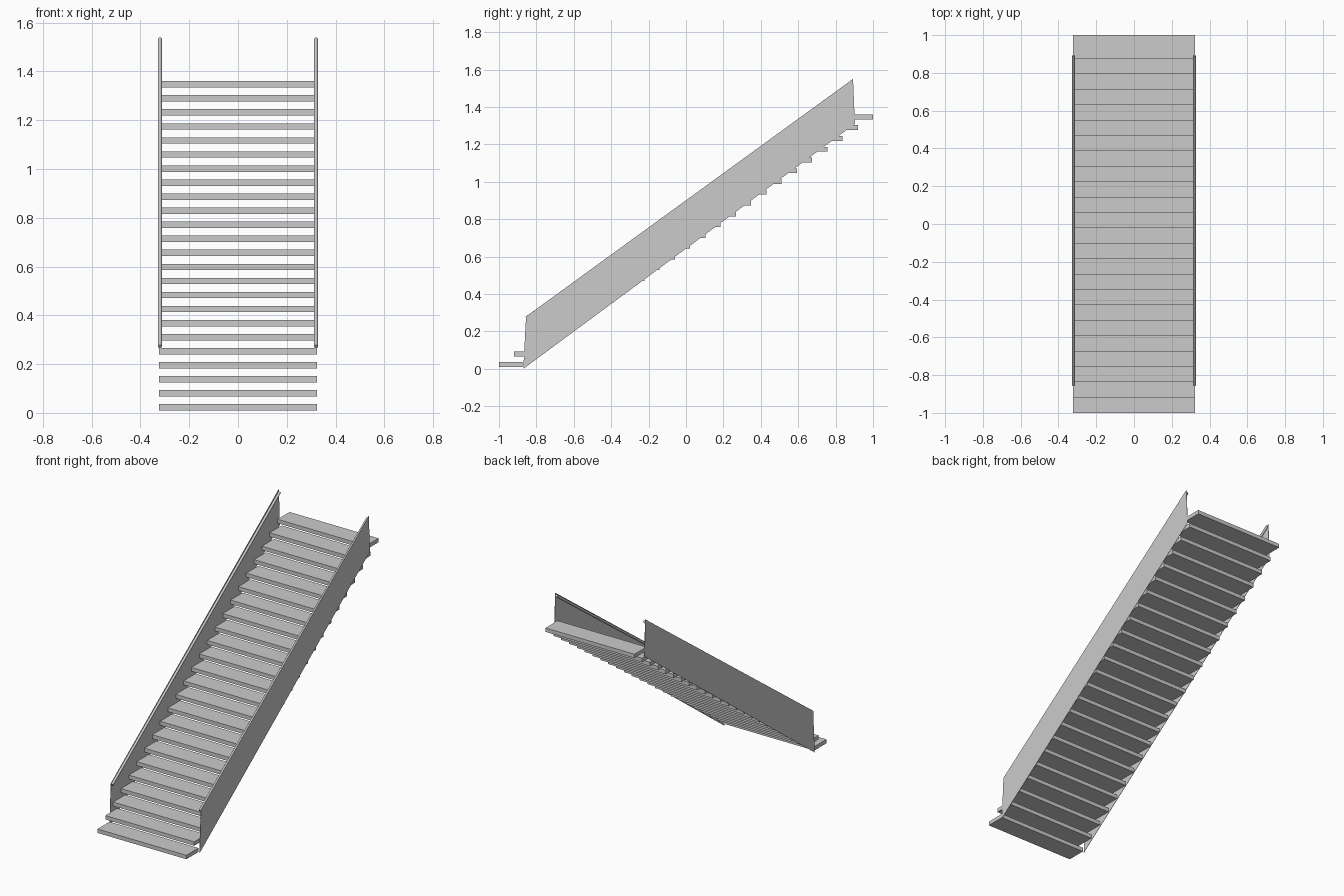
import bpy, bmesh
from math import pi
from mathutils import Vector

if "Cube" in bpy.data.objects:
    bpy.data.objects.remove(bpy.data.objects["Cube"])

N = 24                       # treads
RUN, RISE = 0.0815, 0.0576
DEPTH, THICK, HALF_W = 0.1255, 0.026, 0.324


def finish(bm, name):
    bmesh.ops.recalc_face_normals(bm, faces=bm.faces)
    mesh = bpy.data.meshes.new(name)
    bm.to_mesh(mesh)
    bm.free()
    obj = bpy.data.objects.new(name, mesh)
    bpy.context.collection.objects.link(obj)
    return obj


def tread(i):
    bm = bmesh.new()
    bmesh.ops.create_cube(bm, size=1)
    bmesh.ops.scale(bm, vec=(2 * HALF_W, DEPTH, THICK), verts=bm.verts)
    bmesh.ops.translate(bm, verts=bm.verts,
                        vec=(0, -1 + DEPTH / 2 + i * RUN, 0.0225 + i * RISE))
    finish(bm, f"tread_{i + 1:02d}")


def side_panel(side, name):
    outline = [(-0.87, 0.0), (0.903, 1.31), (0.893, 1.55), (-0.855, 0.28)]
    bm = bmesh.new()
    face = bm.faces.new([bm.verts.new((side * 0.327, y, z)) for y, z in outline])
    new = bmesh.ops.extrude_face_region(bm, geom=[face])["geom"]
    bmesh.ops.translate(bm, vec=(side * 0.002, 0, 0),
                        verts=[v for v in new if isinstance(v, bmesh.types.BMVert)])
    finish(bm, name)


def handrail(side, name):
    a = Vector((side * 0.32, -0.853, 0.272))
    b = Vector((side * 0.32, 0.891, 1.533))
    bm = bmesh.new()
    bmesh.ops.create_cone(bm, cap_ends=True, segments=12, radius1=0.008,
                          radius2=0.008, depth=(b - a).length)
    obj = finish(bm, name)
    obj.location = (a + b) / 2
    obj.rotation_euler = (b - a).to_track_quat('Z', 'Y').to_euler()
    for p in obj.data.polygons:
        p.use_smooth = len(p.vertices) == 4


# Open treads
for i in range(N):
    tread(i)

# Side panels with handrails along their inner top edge
for side, label in ((-1, "left"), (1, "right")):
    side_panel(side, f"{label}_side_panel")
    handrail(side, f"{label}_handrail")
